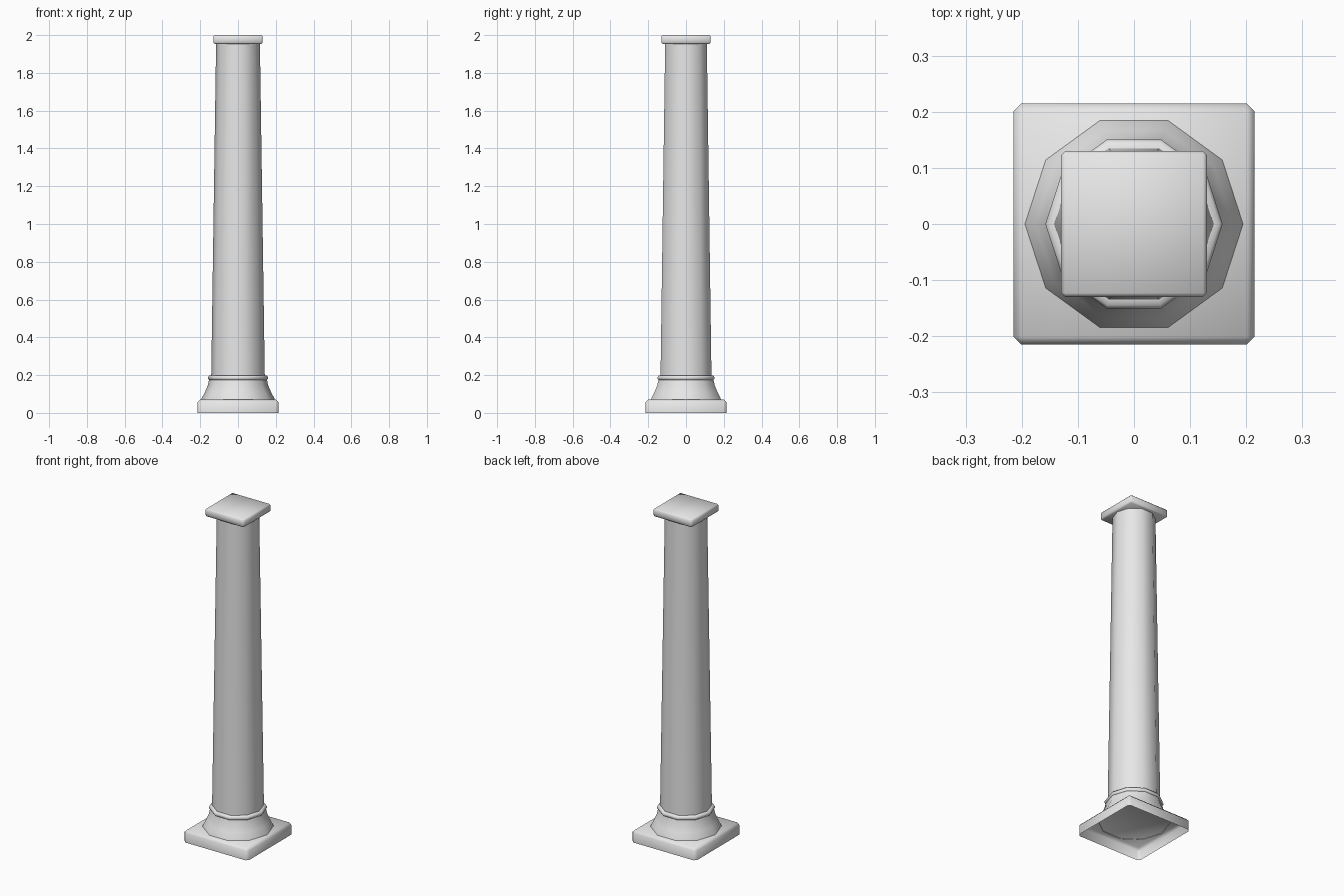
import bpy, bmesh, math

cube = bpy.data.objects.get("Cube")
if cube:
    bpy.data.objects.remove(cube, do_unlink=True)

stone = bpy.data.materials.new("grey_stone")
stone.use_nodes = True
stone.diffuse_color = (0.8, 0.8, 0.8, 1)
stone.node_tree.nodes["Principled BSDF"].inputs["Base Color"].default_value = (0.8, 0.8, 0.8, 1)

SIDES = 10


def finish(name, bm, angle):
    """Turn a bmesh into a smooth-shaded stone object."""
    bmesh.ops.recalc_face_normals(bm, faces=bm.faces)
    mesh = bpy.data.meshes.new(name)
    bm.to_mesh(mesh)
    bm.free()
    mesh.materials.append(stone)
    obj = bpy.data.objects.new(name, mesh)
    bpy.context.collection.objects.link(obj)
    bpy.ops.object.select_all(action='DESELECT')
    obj.select_set(True)
    bpy.context.view_layer.objects.active = obj
    bpy.ops.object.shade_smooth_by_angle(angle=math.radians(angle))
    return obj


def lathe(name, profile, angle):
    """Ten-sided turned part from (radius, height) pairs."""
    bm = bmesh.new()
    rings = []
    for r, z in profile:
        rings.append([bm.verts.new((r * math.cos(math.tau * i / SIDES),
                                    r * math.sin(math.tau * i / SIDES), z))
                      for i in range(SIDES)])
    for low, high in zip(rings, rings[1:]):
        for i in range(SIDES):
            j = (i + 1) % SIDES
            bm.faces.new((low[i], low[j], high[j], high[i]))
    return finish(name, bm, angle)


def slab(name, half, bottom, top, bevel, open_bottom):
    """Square block with chamfered edges, optionally hollow underneath."""
    bm = bmesh.new()
    bmesh.ops.create_cube(bm, size=1)
    for v in bm.verts:
        v.co.x *= 2 * half
        v.co.y *= 2 * half
        v.co.z = top if v.co.z > 0 else bottom
    if open_bottom:
        bm.faces.ensure_lookup_table()
        floor = [f for f in bm.faces if f.calc_center_median().z < bottom + 0.001]
        bmesh.ops.delete(bm, geom=floor, context='FACES_ONLY')
    edges = [e for e in bm.edges if not e.is_boundary]
    bmesh.ops.bevel(bm, geom=edges, offset=bevel, segments=1, affect='EDGES')
    return finish(name, bm, 60)


# Square foot, hollow underneath
slab("plinth", 0.215, 0, 0.07, 0.014, True)

# Concave flare above the foot
lathe("base_flare", [(0.195, 0.068), (0.192, 0.078), (0.175, 0.11),
                     (0.16, 0.145), (0.152, 0.18)], 50)

# Rounded collar round the foot of the shaft
lathe("collar_ring", [(0.14, 0.174), (0.152, 0.174), (0.158, 0.18),
                      (0.158, 0.19), (0.152, 0.198), (0.138, 0.199)], 60)

# Tapered shaft
lathe("shaft", [(0.142, 0.18), (0.116, 1.956)], 50)

# Square cap
slab("cap", 0.13, 1.953, 2.0, 0.007, False)
